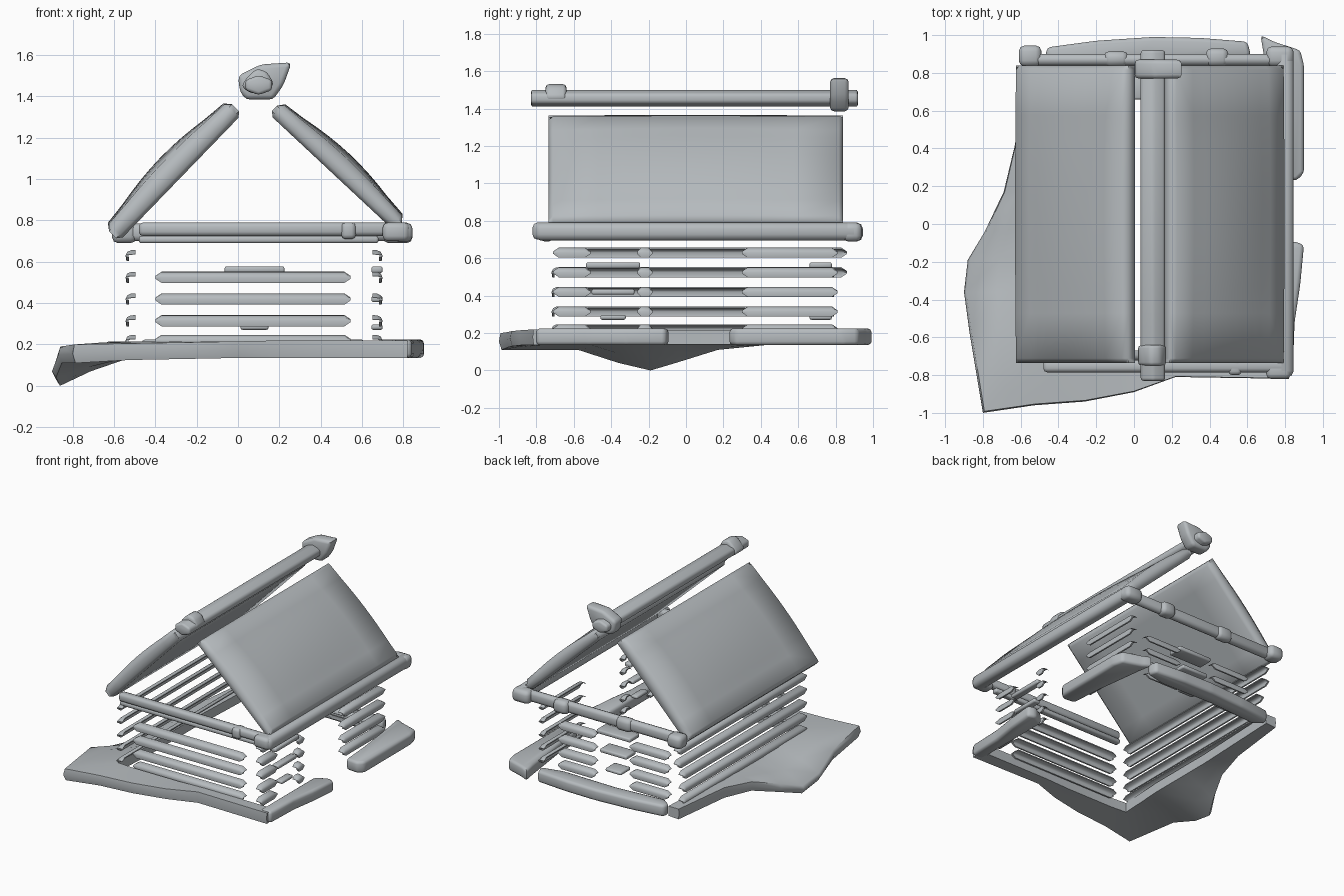
import bpy, bmesh, math
from mathutils import Vector

if "Cube" in bpy.data.objects:
    bpy.data.objects.remove(bpy.data.objects["Cube"])

grey = bpy.data.materials.new("plain grey")
grey.diffuse_color = (0.47, 0.50, 0.52, 1)
grey.use_nodes = True
grey.node_tree.nodes["Principled BSDF"].inputs["Base Color"].default_value = grey.diffuse_color


def finish(name, bm, bevel=0.0, segs=2, angle=50):
    bmesh.ops.recalc_face_normals(bm, faces=bm.faces)
    if bevel:
        bmesh.ops.bevel(bm, geom=bm.edges[:], offset=bevel, segments=segs,
                        profile=0.5, affect='EDGES', clamp_overlap=True)
    me = bpy.data.meshes.new(name)
    bm.to_mesh(me)
    bm.free()
    ob = bpy.data.objects.new(name, me)
    bpy.context.collection.objects.link(ob)
    me.materials.append(grey)
    bpy.ops.object.select_all(action='DESELECT')
    ob.select_set(True)
    bpy.context.view_layer.objects.active = ob
    bpy.ops.object.shade_smooth_by_angle(angle=math.radians(angle))
    return ob


def box(name, x0, x1, y0, y1, z0, z1, bevel=0.015):
    bm = bmesh.new()
    bmesh.ops.create_cube(bm, size=1)
    for v in bm.verts:
        v.co = Vector(((x0 + x1) / 2 + v.co.x * (x1 - x0),
                       (y0 + y1) / 2 + v.co.y * (y1 - y0),
                       (z0 + z1) / 2 + v.co.z * (z1 - z0)))
    return finish(name, bm, bevel)


def loft(name, rings, **kw):
    """Closed skin over a list of equal-length point rings."""
    bm = bmesh.new()
    rows = [[bm.verts.new(p) for p in r] for r in rings]
    n = len(rows[0])
    for r, q in zip(rows, rows[1:]):
        for i in range(n):
            j = (i + 1) % n
            bm.faces.new((r[i], r[j], q[j], q[i]))
    bm.faces.new(rows[0])
    bm.faces.new(rows[-1])
    return finish(name, bm, **kw)


def prism(name, pts, a, b, axis, bevel):
    """Outline in the plane across the axis, extruded from a to b."""
    put = (lambda p, t: (p[0], t, p[1])) if axis == 'y' else (lambda p, t: (p[0], p[1], t))
    return loft(name, [[put(p, a) for p in pts], [put(p, b) for p in pts]], bevel=bevel)


def plank(name, along, a, b, outer, inward, z):
    """Thin curved shell plank with pointed ends, running along x or y."""
    tip = min(0.03, (b - a) * 0.25)
    section = ((0, -.027), (-.004, .0), (.004, .018), (.022, .026), (.045, .027),
               (.045, .019), (.024, .016), (.014, .010), (.008, .0), (.012, -.027))
    rings = []
    for t, s in ((a, .25), (a + tip, 1), (b - tip, 1), (b, .25)):
        ring = []
        for u, w in section:
            o = outer + inward * u
            ring.append((t, o, z + w * s) if along == 'x' else (o, t, z + w * s))
        rings.append(ring)
    return loft(name, rings)


def roof(name, eave, top, out, thick, bulge):
    """Rounded slab from eave to top edge, its outer face swelling in the middle."""
    e, d = Vector((eave[0], 0, eave[1])), Vector((top[0] - eave[0], 0, top[1] - eave[1]))
    nrm = Vector((-d.z, 0, d.x)).normalized() * out
    n, y0, y1, r = 12, -.735, .84, .02
    bm = bmesh.new()
    sheets = []
    for side in (0, 1):
        sheet = []
        for i in range(n + 1):
            row = []
            for j in range(n + 1):
                u, v = i / n, j / n
                swell = math.sin(math.pi * u) * math.sin(math.pi * v) ** .5
                rim = r if i in (0, n) or j in (0, n) else 0
                h = thick + bulge * swell - rim if side else rim
                row.append(bm.verts.new(e + d * u + nrm * h + Vector((0, y0 + (y1 - y0) * v, 0))))
            sheet.append(row)
        sheets.append(sheet)
        for i in range(n):
            for j in range(n):
                bm.faces.new((sheet[i][j], sheet[i + 1][j], sheet[i + 1][j + 1], sheet[i][j + 1]))
    # rim: square inner rows up close to the edge, then close the sides
    for sheet in sheets:
        for i in range(n + 1):
            for j in range(n + 1):
                k = sheet[i][j]
                if i in (1, n - 1):
                    k.co += d * ((.03 if i == 1 else .97) - i / n)
                if j in (1, n - 1):
                    k.co.y += (y1 - y0) * ((.015 if j == 1 else .985) - j / n)
    loop = ([(i, 0) for i in range(n)] + [(n, j) for j in range(n)] +
            [(i, n) for i in range(n, 0, -1)] + [(0, j) for j in range(n, 0, -1)])
    for (a, b), (c, f) in zip(loop, loop[1:] + loop[:1]):
        bm.faces.new((sheets[0][a][b], sheets[0][c][f], sheets[1][c][f], sheets[1][a][b]))
    return finish(name, bm, angle=60)


# Roof slabs
roof("roof_left", (-.575, .70), (.02, 1.315), 1, .088, .05)
roof("roof_right", (.755, .75), (.15, 1.315), -1, .075, .05)

# Ridge pole, collar and end knot
ridge = [(.10 + .075 * math.cos(math.radians(90 + 60 * k)),
          1.455 + .048 * math.sin(math.radians(90 + 60 * k))) for k in range(6)]
prism("ridge_pole", ridge, -.83, .92, 'y', .015)
prism("ridge_collar", [(.015, 1.45), (.05, 1.50), (.09, 1.535), (.14, 1.52), (.175, 1.46),
                       (.14, 1.42), (.06, 1.415)], -.75, -.64, 'y', .018)
prism("ridge_knot", [(.0, 1.50), (.11, 1.555), (.26, 1.565), (.22, 1.455), (.17, 1.385),
                     (.04, 1.385), (.01, 1.42)], .77, .87, 'y', .022)

# Eave beams
box("eave_beam_right", .75, .845, -.81, .93, .695, .79, .032)
box("eave_beam_front", -.48, .80, -.785, -.72, .725, .79, .02)
box("eave_rail_front", -.48, .68, -.77, -.72, .69, .725, .012)
box("eave_collar_front", .50, .57, -.80, -.71, .71, .79, .02)
box("eave_end_front", .70, .83, -.82, -.72, .70, .79, .025)
box("eave_beam_back", -.58, .80, .84, .90, .70, .785, .025)
for i, (x0, x1, y) in enumerate(((-.61, -.49, .945), (-.16, -.03, .915),
                                 (.38, .50, .93), (.70, .845, .94))):
    box(f"eave_knob_back_{i}", x0, x1, .835, y, .69, .79, .03)

# Wall planks
rows = (.22, .315, .42, .525, .63)
for i, z in enumerate(rows):
    plank(f"wall_left_{i}", 'y', -.71, .80 + (.06 if i > 2 else 0), -.54, 1, z)
    for j, (a, b) in enumerate(((-.71, -.51), (-.26, -.18), (.30, .81))):
        plank(f"wall_right_{i}_{j}", 'y', a, b, .695, -1, z)
    if i < 4:
        plank(f"wall_front_{i}", 'x', -.40, .545, -.715, 1, z)
        for j, (a, b) in enumerate(((-.40, -.07), (.23, .545))):
            plank(f"wall_back_{i}_{j}", 'x', a, b, .79, -1, z)

# Window sills and lintels
for n, z, w, h in (("lintel", .562, .145, .032), ("bar", .42, .115, .03), ("sill", .284, .068, .026)):
    box(f"back_window_{n}", .08 - w, .08 + w, .66, .78, z - h / 2, z + h / 2, .01)
    box(f"right_window_{n}", .645, .70, -.39 - w, -.39 + w, z - h / 2, z + h / 2, .01)

# Foundation blocks
prism("foundation_back", [(-.47, .88), (-.46, .935), (-.2, .97), (.1, .99), (.35, .985), (.60, .965),
                          (.62, .89), (.45, .85), (.0, .86), (-.4, .83)], .135, .225, 'z', .02)
prism("foundation_right_back", [(.67, 1.0), (.74, .965), (.88, .92), (.9, .84), (.9, .27), (.86, .23),
                                (.76, .24), (.74, .5), (.69, .88)], .135, .225, 'z', .02)
prism("foundation_right_front", [(.84, -.80), (.75, -.80), (.75, -.14), (.84, -.09), (.9, -.11),
                                 (.88, -.32), (.85, -.52)], .135, .225, 'z', .02)

# Flaring ground slab round the left and front: inner x, y, outer x, y, outer top, outer bottom
stations = [(-.48, .90, -.57, .90, .215, .135), (-.50, .42, -.63, .42, .215, .135),
            (-.51, .17, -.69, .17, .18, .11), (-.51, -.02, -.79, -.04, .11, .045),
            (-.51, -.18, -.88, -.19, .06, .0), (-.51, -.36, -.90, -.36, .10, .04),
            (-.52, -.52, -.87, -.58, .19, .11), (-.53, -.72, -.80, -1.0, .20, .11),
            (-.40, -.73, -.53, -.96, .205, .125), (-.2, -.73, -.26, -.94, .21, .13),
            (.0, -.73, .0, -.89, .215, .135), (.22, -.72, .22, -.81, .22, .135),
            (.81, -.72, .82, -.82, .22, .135)]
rings = []
for ix, iy, ox, oy, t, b in stations:
    mx, my = ix * .45 + ox * .55, iy * .45 + oy * .55
    rings.append([(ix, iy, .215), (mx, my, .215 * .55 + t * .45),
                  (ox * .97 + ix * .03, oy * .97 + iy * .03, t), (ox, oy, (t + b) / 2),
                  (ox * .95 + ix * .05, oy * .95 + iy * .05, b),
                  (mx, my, .14 * .5 + b * .5), (ix, iy, .14)])
loft("ground_slab", rings, angle=60)
